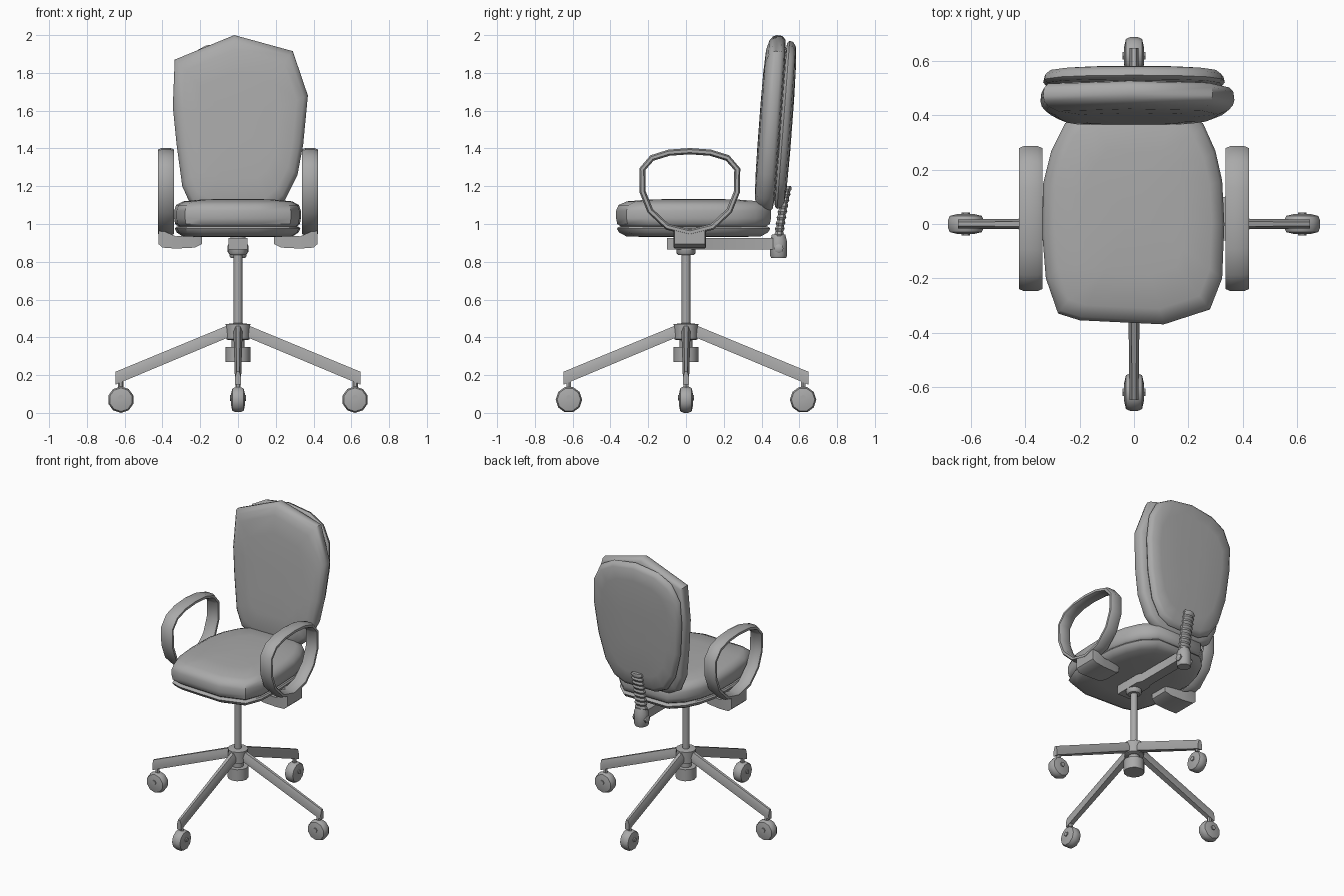
import bpy, bmesh, math
from mathutils import Vector

if "Cube" in bpy.data.objects:
    bpy.data.objects.remove(bpy.data.objects["Cube"])

GREY = bpy.data.materials.new("plain grey")
GREY.diffuse_color = (0.4, 0.4, 0.4, 1)
GREY.use_nodes = True
GREY.node_tree.nodes["Principled BSDF"].inputs["Base Color"].default_value = GREY.diffuse_color


def finish(name, bm, angle=45):
    bmesh.ops.recalc_face_normals(bm, faces=bm.faces)
    me = bpy.data.meshes.new(name)
    bm.to_mesh(me)
    bm.free()
    me.materials.append(GREY)
    ob = bpy.data.objects.new(name, me)
    bpy.context.collection.objects.link(ob)
    bpy.ops.object.select_all(action='DESELECT')
    ob.select_set(True)
    bpy.context.view_layer.objects.active = ob
    bpy.ops.object.shade_smooth_by_angle(angle=math.radians(angle))
    return ob


def loft(name, rings, loop=False, angle=45):
    """Skin a list of equal-length point rings; cap ends unless looped."""
    bm = bmesh.new()
    vs = [[bm.verts.new(p) for p in r] for r in rings]
    n = len(vs[0])
    pairs = list(zip(vs, vs[1:])) + ([(vs[-1], vs[0])] if loop else [])
    for a, b in pairs:
        for i in range(n):
            j = (i + 1) % n
            bm.faces.new((a[i], a[j], b[j], b[i]))
    if not loop:
        bm.faces.new(vs[0])
        bm.faces.new(vs[-1])
    return finish(name, bm, angle)


def lathe(name, profile, origin=(0, 0, 0), axis=(0, 0, 1), sides=12, turn=0.0):
    """profile: (radius, distance along axis) pairs."""
    q = Vector((0, 0, 1)).rotation_difference(Vector(axis))
    o = Vector(origin)
    rings = []
    for r, h in profile:
        rings.append([o + q @ Vector((r * math.cos(turn + k * math.tau / sides),
                                      r * math.sin(turn + k * math.tau / sides), h))
                      for k in range(sides)])
    return loft(name, rings)


def box_section(x, y0, y1, z0, z1):
    return [(x, y0, z0), (x, y1, z0), (x, y1, z1), (x, y0, z1)]


# ---- seat cushion and pan: one outline, stacked at several heights
SEAT = [(-0.20, -0.355), (0.11, -0.37), (0.28, -0.315), (0.325, -0.20), (0.333, 0.0),
        (0.325, 0.16), (0.30, 0.27), (0.255, 0.37), (0.17, 0.45), (-0.17, 0.45),
        (-0.255, 0.37), (-0.305, 0.27), (-0.335, 0.15), (-0.338, -0.04),
        (-0.325, -0.20), (-0.28, -0.33)]


def seat_ring(s, z):
    return [(x * s, 0.04 + (y - 0.04) * s, z) for x, y in SEAT]


loft("seat_cushion", [seat_ring(s, z) for s, z in
     ((0.93, 0.985), (0.985, 1.0), (1.0, 1.03), (1.0, 1.07), (0.97, 1.10),
      (0.86, 1.12), (0.55, 1.13), (0.15, 1.133))])
loft("seat_pan", [seat_ring(s, z) for s, z in
     ((0.55, 0.93), (0.87, 0.935), (0.96, 0.955), (0.99, 0.975), (0.97, 0.985), (0.85, 0.99))])

# ---- backrest cushion and shell: outlines in x/z, leaning backwards
BACK = [(-0.02, 2.0), (0.29, 1.915), (0.37, 1.68), (0.345, 1.42), (0.315, 1.26),
        (0.25, 1.13), (0.17, 1.06), (-0.17, 1.06), (-0.25, 1.10), (-0.295, 1.20),
        (-0.325, 1.42), (-0.345, 1.62), (-0.335, 1.87)]
SHELL = [(0.0, 1.97), (0.17, 1.945), (0.27, 1.89), (0.325, 1.78), (0.335, 1.62),
         (0.31, 1.40), (0.265, 1.22), (0.20, 1.12), (0.12, 1.08), (-0.12, 1.08),
         (-0.20, 1.12), (-0.265, 1.22), (-0.315, 1.40), (-0.335, 1.62),
         (-0.33, 1.78), (-0.27, 1.89), (-0.17, 1.945)]


def back_ring(outline, s, y):
    ring = []
    for x, z in outline:
        zz = 1.52 + (z - 1.52) * s
        ring.append((x * s, y + 0.075 * (zz - 1.52), zz))
    return ring


loft("backrest_cushion", [back_ring(BACK, s, y) for s, y in
     ((0.25, 0.386), (0.6, 0.388), (0.84, 0.394), (0.94, 0.408), (0.985, 0.425),
      (1.0, 0.445), (0.99, 0.475), (0.95, 0.492), (0.85, 0.498))])
loft("backrest_shell", [back_ring(SHELL, s, y) for s, y in
     ((0.85, 0.497), (0.97, 0.502), (1.0, 0.515), (0.985, 0.535), (0.93, 0.55),
      (0.75, 0.558), (0.3, 0.562))])

# ---- armrests: loop swept in y/z, with a bracket reaching under the seat
HALF = [(0.0, 1.386), (0.11, 1.378), (0.20, 1.35), (0.252, 1.29), (0.25, 1.17),
        (0.21, 1.07), (0.12, 0.985), (0.0, 0.955)]
PATH = [Vector((0.02 + y, z)) for y, z in HALF]
PATH += [Vector((0.02 - y, z)) for y, z in HALF[-2:0:-1]]
SECTION = [(-0.043, -0.008), (-0.025, -0.017), (0.025, -0.017), (0.043, -0.008),
           (0.043, 0.008), (0.025, 0.016), (-0.025, 0.016), (-0.043, 0.008)]
for side, sx in (("left", -1), ("right", 1)):
    rings = []
    for i, p in enumerate(PATH):
        t = (PATH[(i + 1) % len(PATH)] - PATH[i - 1]).normalized()
        out = Vector((-t.y, t.x))
        if out.dot(p - Vector((0.02, 1.17))) < 0:
            out = -out
        rings.append([(sx * 0.381 + a, p.x + out.x * b, p.y + out.y * b) for a, b in SECTION])
    loft(side + "_armrest_loop", rings, loop=True, angle=60)
    loft(side + "_armrest_bracket", [box_section(sx * x, *s) for x, *s in
         ((0.19, -0.05, 0.08, 0.895, 0.94), (0.23, -0.06, 0.09, 0.875, 0.938),
          (0.33, -0.06, 0.10, 0.87, 0.935), (0.40, -0.065, 0.105, 0.875, 0.965),
          (0.422, -0.06, 0.10, 0.895, 0.965))])

# ---- mechanism under the seat, tilt knob and bellows up to the shell
loft("seat_support_bar", [[(-w, y, 0.865), (w, y, 0.865), (w, y, 0.925), (-w, y, 0.925)]
                          for y, w in ((-0.10, 0.05), (0.09, 0.05), (0.12, 0.035), (0.46, 0.035))])
lathe("back_hinge", [(0.042, 0.82), (0.048, 0.83), (0.048, 0.91), (0.038, 0.945)],
      origin=(0, 0.49, 0), sides=8, turn=math.pi / 8)
lathe("hinge_knob", [(0.016, -0.055), (0.024, -0.05), (0.024, 0.05), (0.016, 0.055)],
      origin=(0, 0.492, 0.87), axis=(1, 0, 0), sides=8)
bellows = []
for i in range(19):
    f = i / 18
    w, d = (0.046, 0.028) if i % 2 else (0.038, 0.021)
    y, z = 0.492 + 0.045 * f ** 1.3, 0.93 + 0.27 * f
    bellows.append([(w * math.cos(a), y + d * math.sin(a), z)
                    for a in (math.tau * (k + 0.5) / 8 for k in range(8))])
loft("back_bellows", bellows)

# ---- column and hub
lathe("column", [(0.023, 0.40), (0.023, 0.87)])
lathe("column_collar", [(0.04, 0.835), (0.05, 0.845), (0.05, 0.88)])
lathe("base_hub", [(0.05, 0.385), (0.062, 0.39), (0.065, 0.47), (0.023, 0.475)])
lathe("hub_neck", [(0.035, 0.34), (0.035, 0.40)])
lathe("hub_foot", [(0.066, 0.27), (0.066, 0.35)])

# ---- four legs with casters
for name, ang in (("right", 0), ("back", 90), ("left", 180), ("front", 270)):
    c, s = math.cos(math.radians(ang)), math.sin(math.radians(ang))

    def place(r, w, z):
        return (r * c - w * s, r * s + w * c, z)

    leg = []
    for r, z0, z1, w in ((0.05, 0.40, 0.465, 0.022), (0.648, 0.15, 0.218, 0.015)):
        zm = (z0 + z1) / 2
        leg.append([place(r, -w, z0), place(r, w, z0), place(r, w * 1.1, zm),
                    place(r, w * 0.5, z1), place(r, -w * 0.5, z1), place(r, -w * 1.1, zm)])
    loft(name + "_leg", leg, angle=40)
    lathe(name + "_caster_wheel",
          [(0.035, -0.036), (0.062, -0.03), (0.07, -0.012), (0.07, 0.012), (0.062, 0.03), (0.035, 0.036)],
          origin=place(0.62, 0, 0.07), axis=(-s, c, 0), sides=10, turn=math.pi / 10)
    lathe(name + "_caster_axle", [(0.016, -0.043), (0.016, 0.043)],
          origin=place(0.62, 0, 0.08), axis=(-s, c, 0), sides=6)
    lathe(name + "_caster_stem", [(0.014, 0.09), (0.014, 0.18)],
          origin=place(0.62, 0, 0), sides=6)
